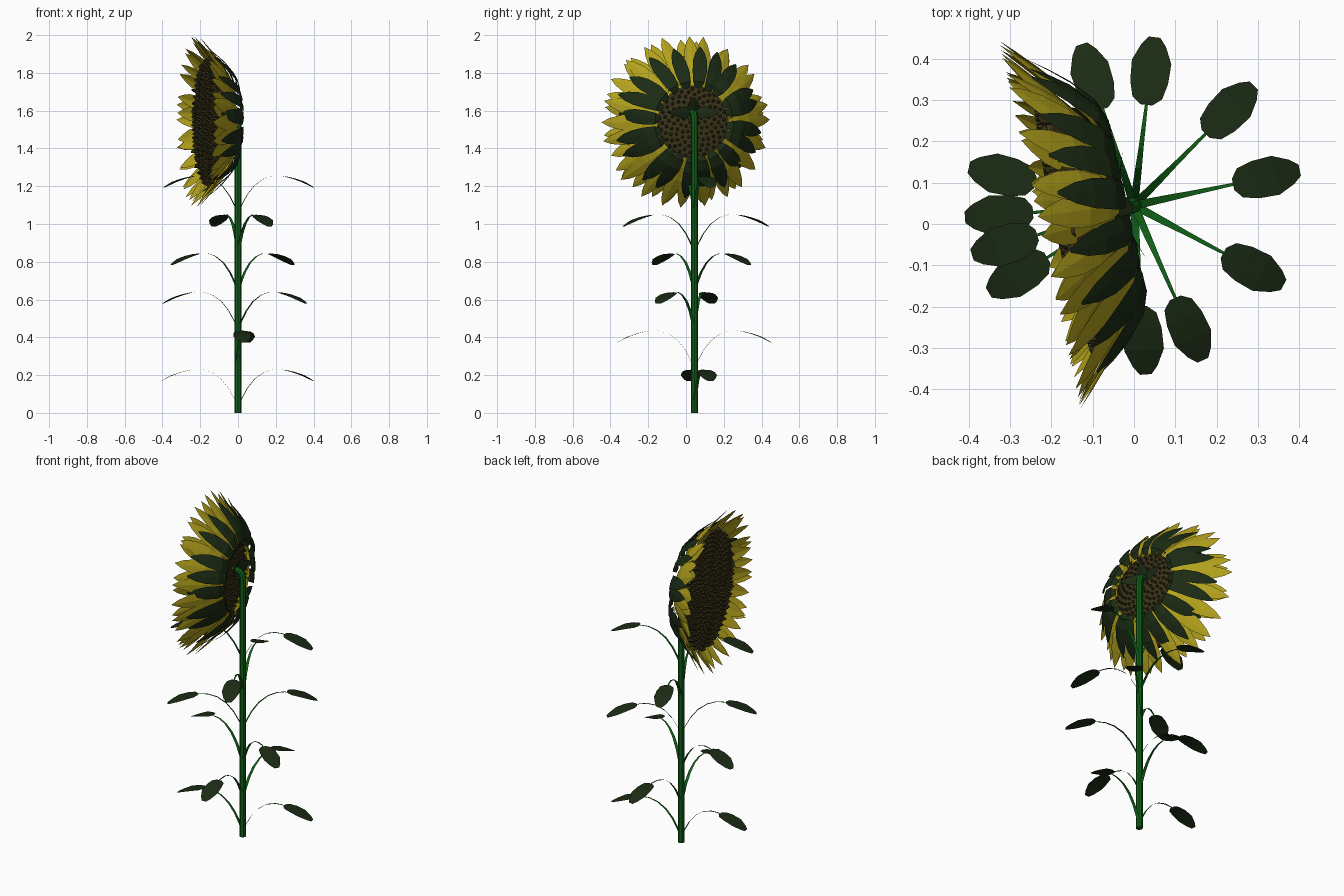
import bpy, bmesh, math, random
from mathutils import Matrix, Vector

if "Cube" in bpy.data.objects:
    bpy.data.objects.remove(bpy.data.objects["Cube"])

random.seed(4)
STEM_Y = 0.045


def material(name, rgb):
    m = bpy.data.materials.new(name)
    m.diffuse_color = (*rgb, 1)
    m.use_nodes = True
    m.node_tree.nodes["Principled BSDF"].inputs["Base Color"].default_value = m.diffuse_color
    return m


YELLOW = material("petal_yellow", (0.45, 0.36, 0.012))
GREEN = material("stem_green", (0.005, 0.11, 0.008))
LEAF = material("leaf_green", (0.011, 0.024, 0.007))
BROWN = material("seed_brown", (0.045, 0.037, 0.01))


def finish(name, bm, mat, matrix=Matrix()):
    bmesh.ops.remove_doubles(bm, verts=bm.verts, dist=0.0002)
    me = bpy.data.meshes.new(name)
    bm.to_mesh(me)
    bm.free()
    ob = bpy.data.objects.new(name, me)
    bpy.context.collection.objects.link(ob)
    ob.matrix_world = matrix
    me.materials.append(mat)
    return ob


def blade(bm, profile, m, crease=0.0):
    """Strip along local x: rows of (distance, height, half width)."""
    rows = []
    for d, h, w in profile:
        rows.append([bm.verts.new(m @ Vector((d, s * w, h + abs(s) * crease * w)))
                     for s in (-1, 0, 1)])
    for a, b in zip(rows, rows[1:]):
        for k in (0, 1):
            bm.faces.new((a[k], b[k], b[k + 1], a[k + 1]))


# Stem with a hooked top
cu = bpy.data.curves.new("stem_path", "CURVE")
cu.dimensions = "3D"
cu.bevel_depth = 0.019
cu.bevel_resolution = 2
cu.use_fill_caps = True
path = [(0, .045, 0), (0, .045, 1.54), (-.004, .044, 1.565),
        (-.016, .041, 1.583), (-.035, .037, 1.59), (-.08, .028, 1.59)]
sp = cu.splines.new("POLY")
sp.points.add(len(path) - 1)
for p, co in zip(sp.points, path):
    p.co = (*co, 1)
tmp = bpy.data.objects.new("stem_path", cu)
bpy.context.collection.objects.link(tmp)
bpy.context.view_layer.update()
me = bpy.data.meshes.new_from_object(tmp.evaluated_get(bpy.context.evaluated_depsgraph_get()))
bpy.data.objects.remove(tmp)
stem = bpy.data.objects.new("stem", me)
bpy.context.collection.objects.link(stem)
me.materials.clear()
me.materials.append(GREEN)
bpy.context.view_layer.objects.active = stem
stem.select_set(True)
bpy.ops.object.shade_smooth_by_angle()

# Paired leaves on arching stalks, six levels
stalk = [(0, -.2, .010), (.02, -.155, .010), (.05, -.10, .009), (.09, -.05, .008),
         (.14, -.015, .006), (.19, 0, .005), (.23, 0, .004), (.26, -.005, .003)]
leaf = [(.245, -.002, .014), (.262, -.005, .036), (.30, -.014, .046), (.35, -.031, .048),
        (.39, -.051, .030), (.41, -.062, .014)]
levels = [(12, 184), (83, 274), (332, 167), (45, 211), (294, 108), (12, 197)]
stalks, leaves = bmesh.new(), bmesh.new()
for i, pair in enumerate(levels):
    for ang in pair:
        m = (Matrix.Translation((0, STEM_Y, .23 + .205 * i))
             @ Matrix.Rotation(math.radians(ang), 4, "Z"))
        blade(stalks, stalk, m)
        blade(leaves, leaf, m)
finish("leaf_stalks", stalks, GREEN)
finish("leaves", leaves, LEAF)

# Flower head frame: local z is the facing direction, local y is up
yaw = math.radians(12.5)
n = Vector((-math.cos(yaw), -math.sin(yaw), 0))
u = Vector((math.sin(yaw), -math.cos(yaw), 0))
HEAD = Matrix.Translation((0, STEM_Y, 1.54)) @ Matrix((u, (0, 0, 1), n)).transposed().to_4x4()


def ring(name, profile, count, offset, mat, jitter, crease):
    bm = bmesh.new()
    for i in range(count):
        a = 2 * math.pi * (i + offset + random.uniform(-.15, .15)) / count
        s = 1 + random.uniform(-jitter, 0)
        p = [(profile[0][0] + (d - profile[0][0]) * s, h, w) for d, h, w in profile]
        roll = Matrix.Rotation(random.uniform(-.15, .15), 4, "X")
        blade(bm, p, Matrix.Rotation(a, 4, "Z") @ roll, crease)
    finish(name, bm, mat, HEAD)


# Petals and sepals, flaring forwards
ring("outer_petals", [(.19, .035, .018), (.25, .06, .032), (.32, .105, .042),
                      (.38, .155, .038), (.43, .20, .022), (.465, .234, 0)],
     24, 0, YELLOW, .05, .15)
ring("inner_petals", [(.19, .05, .018), (.25, .085, .032), (.32, .135, .042),
                      (.38, .18, .036), (.42, .21, .020), (.45, .235, 0)],
     24, .5, YELLOW, .08, .15)
ring("sepals", [(.18, .025, .014), (.215, .015, .030), (.27, .035, .038),
                (.33, .085, .037), (.37, .13, .026), (.405, .175, .004)],
     20, .25, LEAF, .15, .1)

# Seed disc core: bowl back, gently domed front
profile = [(0, .055), (.10, .058), (.20, .07), (.27, .105), (.325, .15),
           (.325, .165), (.22, .175), (.11, .182), (0, .185)]
bm = bmesh.new()
vs = [bm.verts.new((r, 0, z)) for r, z in profile]
es = [bm.edges.new(e) for e in zip(vs, vs[1:])]
bmesh.ops.spin(bm, geom=vs + es, cent=(0, 0, 0), axis=(0, 0, 1),
               angle=2 * math.pi, steps=40)
bmesh.ops.remove_doubles(bm, verts=bm.verts, dist=.0002)
bmesh.ops.recalc_face_normals(bm, faces=bm.faces)
finish("seed_disc", bm, BROWN, HEAD)


def seeds(name, count, radius, z_of, direction):
    """Pointed seeds in a spiral arrangement."""
    bm = bmesh.new()
    for i in range(count):
        r = radius * math.sqrt((i + .5) / count)
        a = i * math.pi * (3 - math.sqrt(5))
        m = Matrix.Translation((r * math.cos(a), r * math.sin(a), z_of(r)))
        m = m @ Matrix.Rotation(a, 4, "Z")
        if direction < 0:
            m = m @ Matrix.Rotation(math.pi, 4, "X")
        bmesh.ops.create_cone(bm, cap_ends=False, segments=6, radius1=.017,
                              radius2=.004, depth=.026, matrix=m)
    finish(name, bm, BROWN, HEAD)


seeds("front_seeds", 380, .335, lambda r: .186 - .02 * (r / .335) ** 2, 1)
seeds("back_scales", 170, .22, lambda r: .058 + .015 * (r / .22) ** 2, -1)

# Small collar of bracts where the stem meets the head
bm = bmesh.new()
for ang, length in ((0, .13), (90, .08), (180, .13), (270, .07)):
    m = Matrix.Translation((0, .05, 0)) @ Matrix.Rotation(math.radians(ang), 4, "Z")
    blade(bm, [(0, .045, .02), (length * .35, .03, .032), (length * .7, .012, .024),
               (length, 0, .003)], m, .1)
finish("collar_bracts", bm, LEAF, HEAD)
